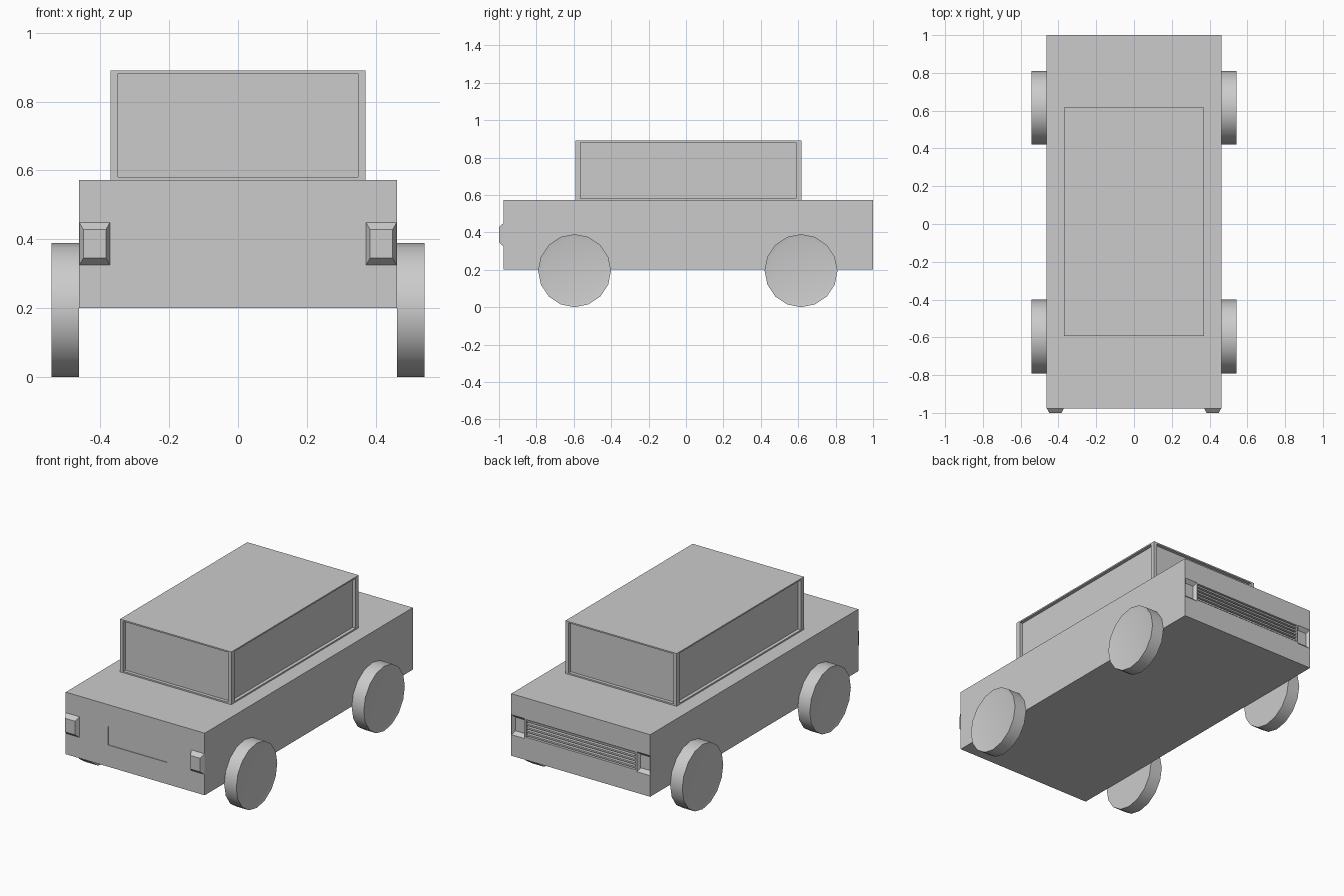
import bpy, bmesh
from math import pi
from mathutils import Matrix, Vector

if "Cube" in bpy.data.objects:
    bpy.data.objects.remove(bpy.data.objects["Cube"])


def finish(name, bm):
    bmesh.ops.recalc_face_normals(bm, faces=bm.faces)
    me = bpy.data.meshes.new(name)
    bm.to_mesh(me)
    bm.free()
    ob = bpy.data.objects.new(name, me)
    bpy.context.collection.objects.link(ob)
    return ob


def box_bm(lo, hi):
    lo, hi = Vector(lo), Vector(hi)
    bm = bmesh.new()
    bmesh.ops.create_cube(bm, size=1)
    for v in bm.verts:
        v.co = Vector((lo[i] + hi[i]) / 2 + v.co[i] * (hi[i] - lo[i]) for i in range(3))
    return bm


def box(name, lo, hi):
    return finish(name, box_bm(lo, hi))


def frustum(name, wide_y, narrow_y, x, z, dx, dz):
    """Box along y whose end at narrow_y is shrunk by dx, dz."""
    y0, y1 = sorted((wide_y, narrow_y))
    bm = box_bm((x[0], y0, z[0]), (x[1], y1, z[1]))
    cx, cz = sum(x) / 2, sum(z) / 2
    for v in bm.verts:
        if abs(v.co.y - narrow_y) < 1e-5:
            v.co.x += dx if v.co.x < cx else -dx
            v.co.z += dz if v.co.z < cz else -dz
    return finish(name, bm)


def mirror_x(ob):
    m = ob.modifiers.new("mirror", 'MIRROR')
    m.use_mirror_merge = False


def cut(target, cutter):
    m = target.modifiers.new("cut", 'BOOLEAN')
    m.operation = 'DIFFERENCE'
    m.solver = 'EXACT'
    m.object = cutter
    cutter.hide_render = True
    cutter.hide_viewport = True
    cutter.display_type = 'WIRE'


# Lower body with recessed plate, rear grille opening and rear lamp pockets
body = box("body", (-0.462, -0.976, 0.2), (0.462, 1.0, 0.573))
cut(body, box("plate_cutter", (-0.18, -1.05, 0.33), (0.21, -0.972, 0.443)))
cut(body, box("grille_cutter", (-0.365, 0.975, 0.337), (0.365, 1.05, 0.443)))
lamp_cutter = frustum("rear_lamp_cutter", 1.002, 0.98, (0.373, 0.461), (0.325, 0.449), 0.012, 0.021)
mirror_x(lamp_cutter)
cut(body, lamp_cutter)

# Rear grille slats
for i in range(5):
    z = 0.3475 + i * 0.0212
    box("grille_slat", (-0.365, 0.974, z - 0.005), (0.365, 0.994, z + 0.005))

# Headlights
mirror_x(frustum("headlight", -0.976, -1.0, (0.372, 0.461), (0.325, 0.449), 0.012, 0.021))

# Cabin with a recessed window on each side
bm = box_bm((-0.37, -0.592, 0.573), (0.37, 0.617, 0.89))
bm.normal_update()
for f in [f for f in bm.faces if abs(f.normal.z) < 0.5]:
    n, c = f.normal.copy(), f.calc_center_median()
    side = 0 if abs(n.y) > 0.5 else 1
    margin = (0.021, 0.028)[side]
    bmesh.ops.inset_individual(bm, faces=[f], thickness=0.005)
    half = 0.37 if side == 0 else 0.6045
    for v in f.verts:
        for axis, size in ((side, half - margin), (2, 0.150)):
            v.co[axis] = c[axis] + (size if v.co[axis] > c[axis] else -size)
    pane = bmesh.ops.extrude_discrete_faces(bm, faces=[f])["faces"][0]
    bmesh.ops.translate(bm, verts=pane.verts, vec=n * -0.02)
finish("cabin", bm)

# Wheels with a shallow hub recess
for y, name in ((-0.596, "front_wheel"), (0.615, "rear_wheel")):
    bm = bmesh.new()
    place = Matrix.Translation((0.502, y, 0.195)) @ Matrix.Rotation(pi / 2, 4, 'Y')
    bmesh.ops.create_cone(bm, cap_ends=True, segments=16, radius1=0.195, radius2=0.195,
                          depth=0.08, matrix=place)
    bm.normal_update()
    outer = [f for f in bm.faces if f.normal.x > 0.9]
    bmesh.ops.inset_individual(bm, faces=outer, thickness=0.024, depth=-0.005)
    wheel = finish(name, bm)
    mirror_x(wheel)
    bpy.ops.object.select_all(action='DESELECT')
    wheel.select_set(True)
    bpy.context.view_layer.objects.active = wheel
    bpy.ops.object.shade_smooth_by_angle(angle=pi / 6)
